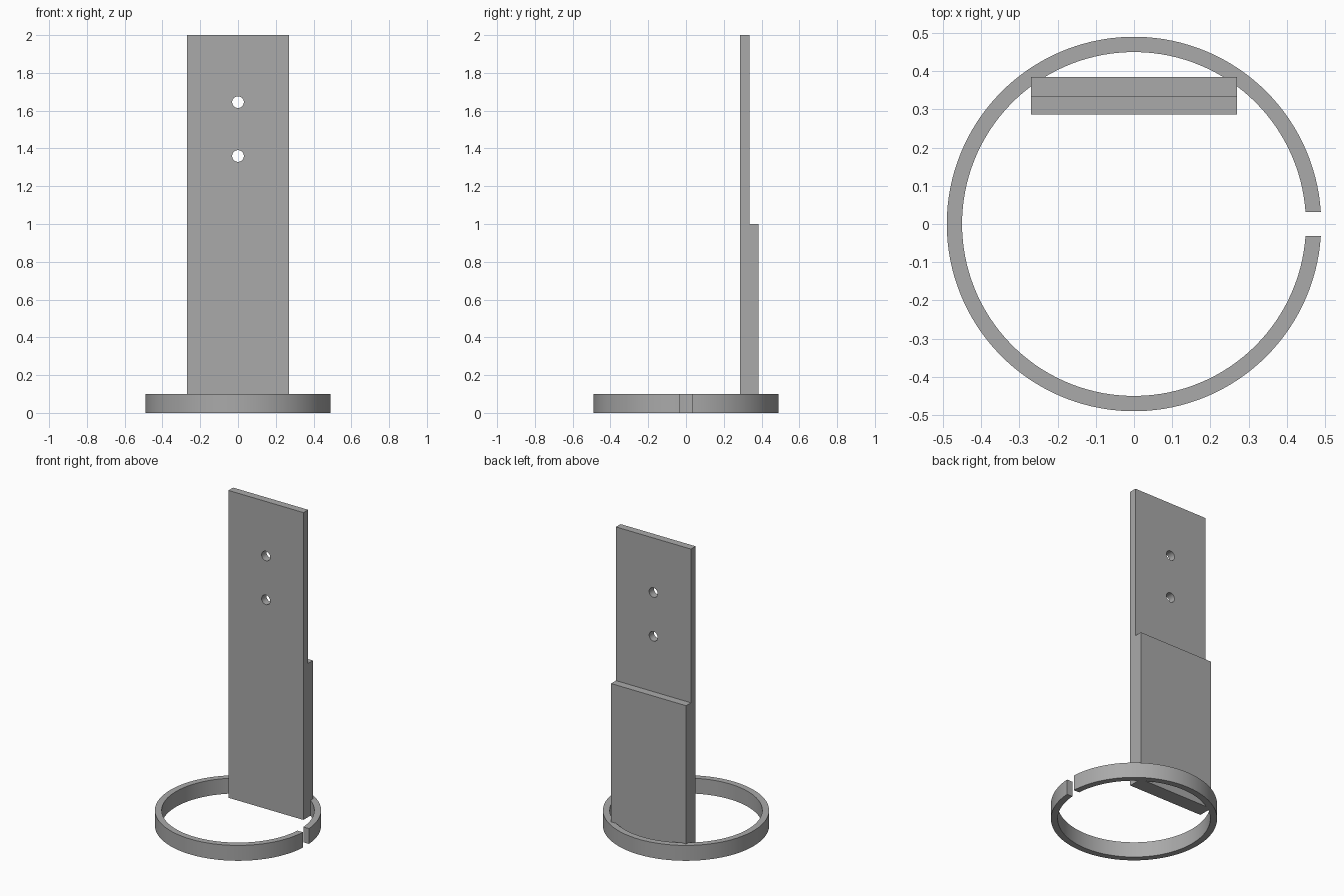
import bpy, bmesh, math

cube = bpy.data.objects.get("Cube")
if cube:
    bpy.data.objects.remove(cube, do_unlink=True)

grey = bpy.data.materials.new("plain grey")
grey.use_nodes = True
colour = (0.4, 0.4, 0.4, 1)
grey.diffuse_color = colour
grey.node_tree.nodes["Principled BSDF"].inputs["Base Color"].default_value = colour


def add_object(name, bm):
    bmesh.ops.recalc_face_normals(bm, faces=bm.faces)
    mesh = bpy.data.meshes.new(name)
    bm.to_mesh(mesh)
    bm.free()
    mesh.materials.append(grey)
    obj = bpy.data.objects.new(name, mesh)
    bpy.context.collection.objects.link(obj)
    return obj


def smooth(obj):
    bpy.ops.object.select_all(action='DESELECT')
    obj.select_set(True)
    bpy.context.view_layer.objects.active = obj
    bpy.ops.object.shade_smooth_by_angle(angle=math.radians(30))


# Upright: stepped side profile, extruded across the width
HALF_WIDTH = 0.27
FRONT, STEP, BACK = 0.287, 0.335, 0.385
profile = [(FRONT, 0), (BACK, 0), (BACK, 1), (STEP, 1), (STEP, 2), (FRONT, 2)]
bm = bmesh.new()
face = bm.faces.new([bm.verts.new((-HALF_WIDTH, y, z)) for y, z in profile])
ext = bmesh.ops.extrude_face_region(bm, geom=[face])
bmesh.ops.translate(bm, vec=(2 * HALF_WIDTH, 0, 0),
                    verts=[v for v in ext["geom"] if isinstance(v, bmesh.types.BMVert)])
upright = add_object("upright_plate", bm)

# Two round screw holes through the upper half
for z in (1.36, 1.645):
    bpy.ops.mesh.primitive_cylinder_add(vertices=32, radius=0.031, depth=0.3,
                                        location=(0, STEP, z), rotation=(math.pi / 2, 0, 0))
    cutter = bpy.context.object
    cutter.name = "hole_cutter"
    cutter.hide_render = True
    cutter.data.materials.append(grey)
    cut = upright.modifiers.new("screw_hole", 'BOOLEAN')
    cut.object = cutter
    cut.solver = 'EXACT'
    bpy.ops.object.select_all(action='DESELECT')
    bpy.context.view_layer.objects.active = upright
    upright.select_set(True)
    bpy.ops.object.modifier_apply(modifier=cut.name)
    bpy.data.objects.remove(cutter, do_unlink=True)
smooth(upright)

# Split base ring: rectangular section swept round, with a parallel-sided gap
OUTER, INNER, HEIGHT, HALF_GAP = 0.49, 0.45, 0.1, 0.031
SEGMENTS = 128
bm = bmesh.new()
sections = []
for i in range(SEGMENTS + 1):
    section = []
    for r, z in ((INNER, 0), (OUTER, 0), (OUTER, HEIGHT), (INNER, HEIGHT)):
        start = math.asin(HALF_GAP / r)
        a = start + (2 * math.pi - 2 * start) * i / SEGMENTS
        section.append(bm.verts.new((r * math.cos(a), r * math.sin(a), z)))
    sections.append(section)
for a, b in zip(sections, sections[1:]):
    for k in range(4):
        n = (k + 1) % 4
        bm.faces.new((a[k], a[n], b[n], b[k]))
bm.faces.new(sections[0])
bm.faces.new(sections[-1])
smooth(add_object("split_base_ring", bm))
